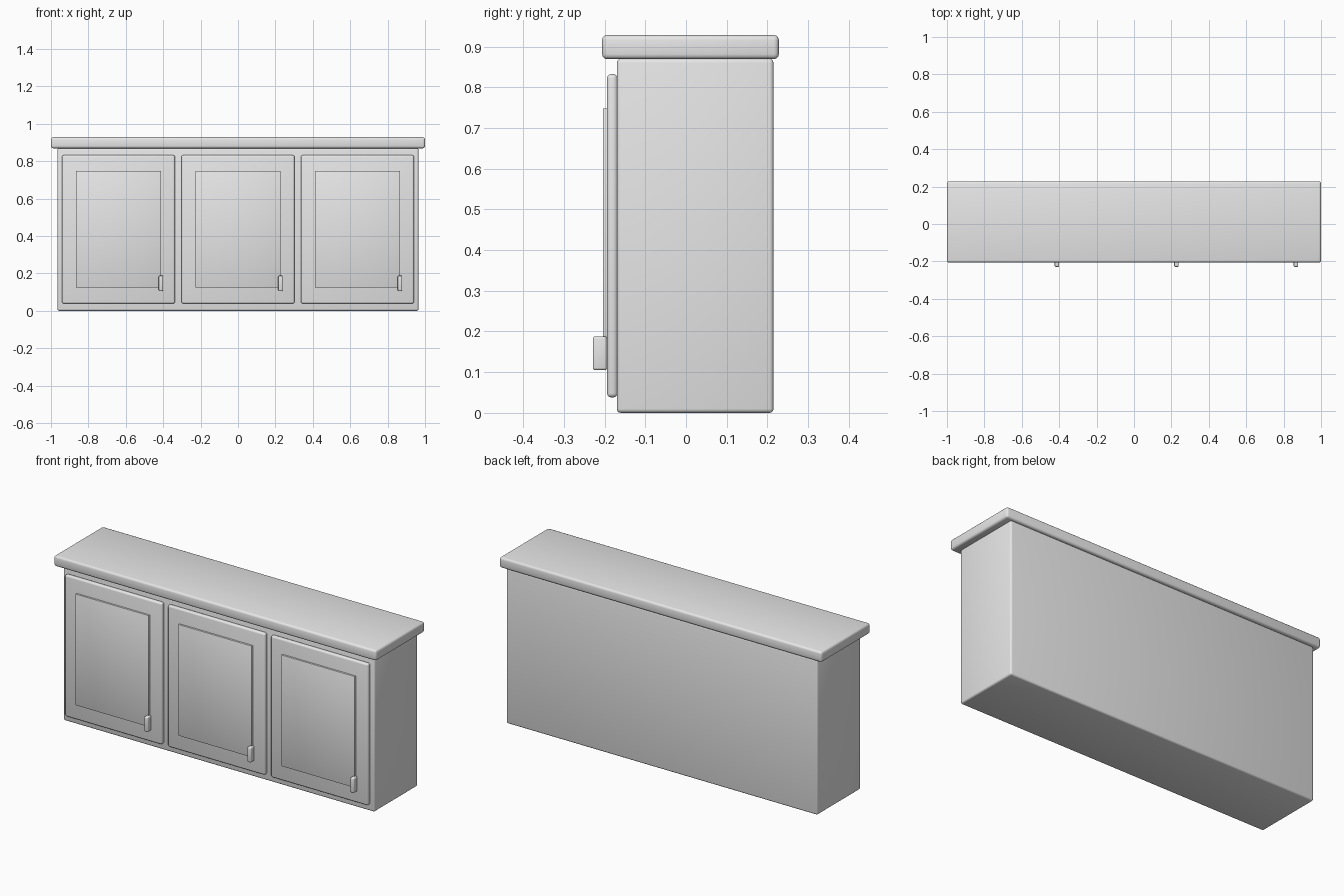
import bpy

if "Cube" in bpy.data.objects:
    bpy.data.objects.remove(bpy.data.objects["Cube"])

# One plain grey for the whole cabinet
grey = bpy.data.materials.new("plain_grey")
grey.diffuse_color = (0.8, 0.8, 0.8, 1)
grey.use_nodes = True
grey.node_tree.nodes["Principled BSDF"].inputs["Base Color"].default_value = grey.diffuse_color


def box(name, x, y, z, bevel, segments=3):
    """Rounded box from (min, max) ranges on each axis."""
    bpy.ops.mesh.primitive_cube_add(size=1)
    ob = bpy.context.object
    ob.name = name
    for v in ob.data.vertices:
        for i, (lo, hi) in enumerate((x, y, z)):
            v.co[i] = hi if v.co[i] > 0 else lo
    ob.data.materials.append(grey)
    mod = ob.modifiers.new("bevel", 'BEVEL')
    mod.width = bevel
    mod.segments = segments
    bpy.ops.object.modifier_apply(modifier=mod.name)
    bpy.ops.object.shade_smooth_by_angle()
    return ob


# Carcass and overhanging worktop
box("cabinet_body", (-0.965, 0.965), (-0.17, 0.215), (0, 0.87), 0.01)
box("worktop", (-1, 1), (-0.206, 0.228), (0.869, 0.928), 0.012)

# Three doors, each with a raised panel and a handle low on the right
for label, cx in (("left", -0.639), ("middle", 0), ("right", 0.639)):
    box(label + "_door", (cx - 0.302, cx + 0.302), (-0.194, -0.168), (0.038, 0.832), 0.01)
    box(label + "_door_panel", (cx - 0.228, cx + 0.228), (-0.204, -0.185), (0.124, 0.748), 0.002, 2)
    hx = cx + 0.227
    box(label + "_handle", (hx - 0.012, hx + 0.012), (-0.229, -0.194), (0.105, 0.188), 0.006)
